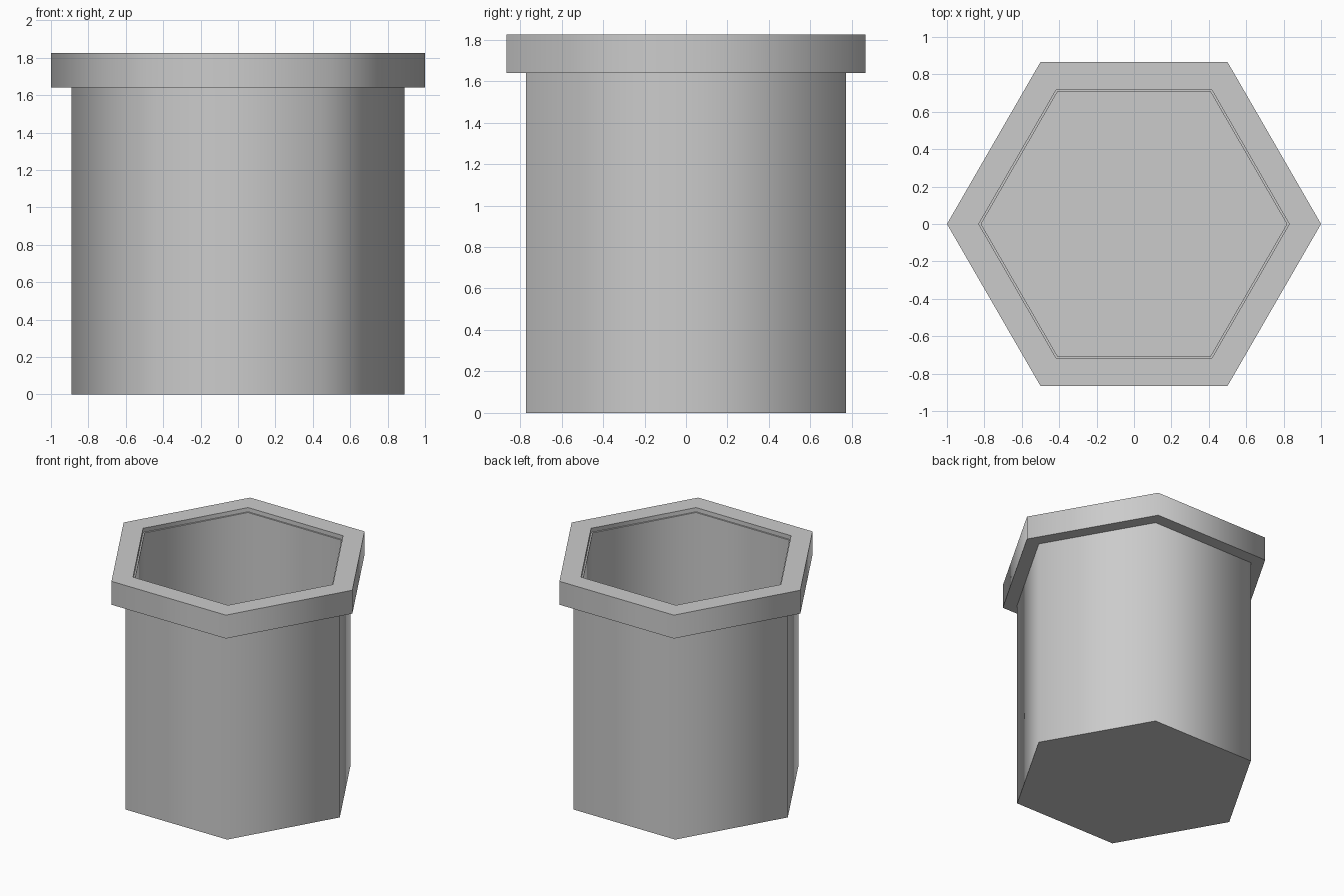
import bpy, bmesh, math

if "Cube" in bpy.data.objects:
    bpy.data.objects.remove(bpy.data.objects["Cube"], do_unlink=True)

SIDES = 6

grey = bpy.data.materials.new("plain grey")
grey.use_nodes = True
colour = (0.6, 0.6, 0.6, 1)
grey.diffuse_color = colour
grey.node_tree.nodes["Principled BSDF"].inputs["Base Color"].default_value = colour


def hex_shell(name, profile, cap_ends=False):
    """Sweep a (radius, height) profile round a hexagon; optionally cap both ends."""
    bm = bmesh.new()
    rings = []
    for r, z in profile:
        angles = [math.tau * i / SIDES for i in range(SIDES)]
        rings.append([bm.verts.new((r * math.cos(a), r * math.sin(a), z)) for a in angles])
    for low, high in zip(rings, rings[1:]):
        for i in range(SIDES):
            j = (i + 1) % SIDES
            bm.faces.new((low[i], low[j], high[j], high[i]))
    if cap_ends:
        bm.faces.new(rings[0][::-1])
        bm.faces.new(rings[-1])
    mesh = bpy.data.meshes.new(name)
    bm.to_mesh(mesh)
    bm.free()
    mesh.materials.append(grey)
    obj = bpy.data.objects.new(name, mesh)
    bpy.context.collection.objects.link(obj)
    bpy.ops.object.select_all(action="DESELECT")
    obj.select_set(True)
    bpy.context.view_layer.objects.active = obj
    # Corners of the hexagon are soft, rims and floors stay sharp
    bpy.ops.object.shade_smooth_by_angle(angle=math.radians(65))
    return obj


BASE_R, INNER_R, LIP_R, RIM_R = 0.89, 0.817, 0.83, 1.0
FLOOR_Z, COLLAR_Z, LEDGE_Z, TOP_Z = 0.08, 1.64, 1.792, 1.825

# Outer wall with the underside
hex_shell("pot_outer_wall", [(BASE_R, 0), (BASE_R, COLLAR_Z)]).name = "pot_outer_wall"
# Underside plate and inner cavity with its floor
hex_shell("pot_base", [(BASE_R, 0), (BASE_R, 0.001)], cap_ends=True)
# Overhanging collar, lip and ledge, then the cavity down to the floor
hex_shell("rim_collar", [(BASE_R, COLLAR_Z), (RIM_R, COLLAR_Z), (RIM_R, TOP_Z),
                         (LIP_R, TOP_Z), (LIP_R, LEDGE_Z), (INNER_R, LEDGE_Z)])
cavity = hex_shell("pot_cavity", [(INNER_R, LEDGE_Z), (INNER_R, FLOOR_Z)])
bm = bmesh.new()
bm.from_mesh(cavity.data)
bm.verts.ensure_lookup_table()
floor = bm.faces.new(list(bm.verts)[SIDES:])
floor.smooth = False
bm.to_mesh(cavity.data)
bm.free()
